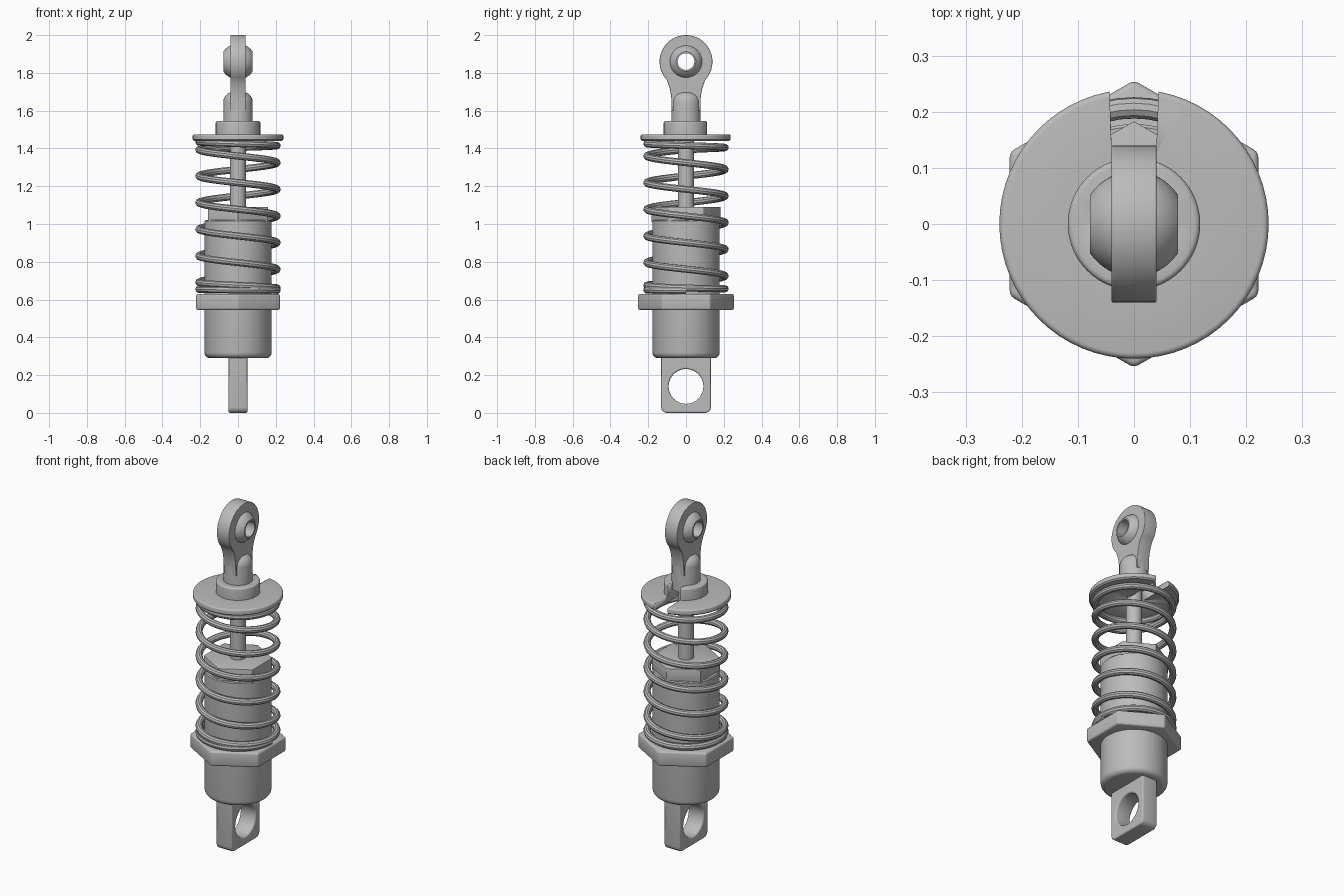
import bpy, bmesh, math
from mathutils import Matrix

if "Cube" in bpy.data.objects:
    bpy.data.objects.remove(bpy.data.objects["Cube"])

GREY = (0.5, 0.5, 0.5, 1)
metal = bpy.data.materials.new("grey metal")
metal.use_nodes = True
metal.diffuse_color = GREY
metal.node_tree.nodes["Principled BSDF"].inputs["Base Color"].default_value = GREY


def finish(name, data, convert=False):
    """Link an object, turn it into a mesh if needed and smooth it."""
    ob = bpy.data.objects.new(name, data)
    bpy.context.collection.objects.link(ob)
    data.materials.append(metal)
    bpy.ops.object.select_all(action='DESELECT')
    ob.select_set(True)
    bpy.context.view_layer.objects.active = ob
    if convert:
        bpy.ops.object.convert(target='MESH')
        ob = bpy.context.object
    bpy.ops.object.shade_smooth_by_angle(angle=math.radians(35))
    return ob


def mesh_from(bm, name):
    bmesh.ops.recalc_face_normals(bm, faces=bm.faces)
    me = bpy.data.meshes.new(name)
    bm.to_mesh(me)
    bm.free()
    return finish(name, me)


def rounded(corner, radius, start, steps=4):
    """Quarter-circle fillet points about a centre, anticlockwise."""
    return [(corner[0] + radius * math.cos(start + i * math.pi / 2 / steps),
             corner[1] + radius * math.sin(start + i * math.pi / 2 / steps))
            for i in range(steps + 1)]


def lathe(name, profile, steps=64, turn=None):
    """Revolve (radius, height) points around z."""
    bm = bmesh.new()
    vs = [bm.verts.new((r, 0, z)) for r, z in profile]
    es = [bm.edges.new(pair) for pair in zip(vs, vs[1:])]
    bmesh.ops.spin(bm, geom=vs + es, cent=(0, 0, 0), axis=(0, 0, 1),
                   angle=math.tau, steps=steps)
    bmesh.ops.remove_doubles(bm, verts=bm.verts, dist=1e-5)
    if turn:
        bm.transform(turn)
    return mesh_from(bm, name)


def hexagon(name, radius, z0, z1, bevel):
    """Six-sided prism with corners on the y axis."""
    bm = bmesh.new()
    bmesh.ops.create_cone(bm, cap_ends=True, segments=6, radius1=radius,
                          radius2=radius, depth=z1 - z0)
    corner = max(bm.verts, key=lambda v: v.co.y).co
    spin = Matrix.Rotation(math.pi / 2 - math.atan2(corner.y, corner.x), 4, 'Z')
    bm.transform(Matrix.Translation((0, 0, (z0 + z1) / 2)) @ spin)
    bmesh.ops.bevel(bm, geom=bm.edges[:], offset=bevel, segments=3,
                    profile=0.5, affect='EDGES')
    return mesh_from(bm, name)


def circle(z, r, n=48):
    return [(r * math.cos(math.tau * i / n), z + r * math.sin(math.tau * i / n))
            for i in range(n)]


def plate(name, loops, half, bevel):
    """Flat plate from closed (y, z) loops, thick along x; inner loops are holes."""
    cu = bpy.data.curves.new(name, 'CURVE')
    cu.dimensions, cu.fill_mode = '2D', 'BOTH'
    cu.extrude, cu.bevel_depth, cu.offset = half - bevel, bevel, -bevel
    cu.bevel_resolution = 2
    for loop in loops:
        sp = cu.splines.new('POLY')
        sp.points.add(len(loop) - 1)
        for p, (y, z) in zip(sp.points, loop):
            p.co = (y, z, 0, 1)
        sp.use_cyclic_u = True
    ob = finish(name, cu, True)
    # curve plane (x, y) becomes the world (y, z) plane
    ob.data.transform(Matrix(((0, 0, 1, 0), (1, 0, 0, 0), (0, 1, 0, 0), (0, 0, 0, 1))))
    return ob


# Lower mounting tab with a bore
tab = [(0.132, 0.32), (-0.132, 0.32)]
tab += rounded((-0.102, 0.03), 0.03, math.pi) + rounded((0.102, 0.03), 0.03, 1.5 * math.pi)
plate("lower_mount", [tab, circle(0.14, 0.092)], 0.05, 0.008)

# Damper body, cap and adjusting nut
foot = rounded((0.148, 0.32), 0.03, -math.pi / 2)
lathe("damper_body", [(0, 0.29)] + foot + [(0.178, 1.015), (0.173, 1.02), (0, 1.02)])
hexagon("body_cap", 0.183, 1.01, 1.09, 0.002)
hexagon("adjusting_nut", 0.256, 0.545, 0.63, 0.01)

# Piston rod
lathe("piston_rod", [(0, 1.05), (0.043, 1.05), (0.043, 1.6), (0, 1.6)], 32)

# Coil spring with closed end turns
path = [(0, 1.435), (1, 1.395), (6, 0.69), (6.5, 0.66), (7.5, 0.648)]


def spring_height(t):
    for (t0, z0), (t1, z1) in zip(path, path[1:]):
        if t <= t1:
            return z0 + (z1 - z0) * (t - t0) / (t1 - t0)
    return path[-1][1]


cu = bpy.data.curves.new("coil_spring", 'CURVE')
cu.dimensions, cu.bevel_depth, cu.bevel_resolution = '3D', 0.019, 3
cu.use_fill_caps = True
coil = cu.splines.new('POLY')
per_turn = 48
count = int(path[-1][0] * per_turn) + 1
coil.points.add(count - 1)
for i, p in enumerate(coil.points):
    a = math.pi + math.tau * i / per_turn
    z = sum(spring_height(max(0, (i + k) / per_turn)) for k in range(-4, 5)) / 9
    p.co = (0.207 * math.cos(a), 0.207 * math.sin(a), z, 1)
finish("coil_spring", cu, True)

# Upper spring seat with a slot open to the back
seat = lathe("spring_seat", [(0, 1.44), (0.232, 1.44), (0.24, 1.447)]
             + rounded((0.23, 1.465), 0.01, 0) + [(0.118, 1.475)]
             + rounded((0.108, 1.535), 0.01, 0) + [(0, 1.545)])
bm = bmesh.new()
bottom = [bm.verts.new((x, y, 1.35)) for x, y in
          ((-0.04, 0), (0.04, 0), (0.04, 0.14), (0.046, 0.3), (-0.046, 0.3), (-0.04, 0.14))]
face = bm.faces.new(bottom)
top = bmesh.ops.extrude_face_region(bm, geom=[face])["geom"]
bmesh.ops.translate(bm, vec=(0, 0, 0.3),
                    verts=[v for v in top if isinstance(v, bmesh.types.BMVert)])
cutter = mesh_from(bm, "slot_cutter")
cut = seat.modifiers.new("slot", 'BOOLEAN')
cut.operation, cut.object, cut.solver = 'DIFFERENCE', cutter, 'EXACT'
cutter.hide_render = True
bpy.ops.object.select_all(action='DESELECT')
bpy.context.view_layer.objects.active = seat
seat.select_set(True)
bpy.ops.object.modifier_apply(modifier="slot")
bpy.data.objects.remove(cutter)

# Rod end: socket, eye plate and pierced ball
lathe("rod_end_socket", [(0, 1.5), (0.078, 1.5)]
      + rounded((0.023, 1.645), 0.055, 0, 6) + [(0, 1.7)], 48)
EYE = 1.86
arc = [math.radians(-42 + 264 * i / 48) for i in range(49)]
right = [(0.076, 1.6), (0.078, 1.67), (0.085, 1.715), (0.095, 1.745)]
eye = right + [(0.14 * math.cos(a), EYE + 0.14 * math.sin(a)) for a in arc]
eye += [(-y, z) for y, z in reversed(right)]
plate("rod_end_eye", [eye, circle(EYE, 0.08)], 0.04, 0.003)
limit = math.asin(0.078 / 0.094)
bore = 0.044
ball = [(0.094 * math.cos(limit * k / 8), 0.094 * math.sin(limit * k / 8))
        for k in range(-8, 9)]
ball = [(bore, -0.078)] + ball + [(bore, 0.078), (bore, -0.078)]
lathe("pivot_ball", ball, 48,
      Matrix.Translation((0, 0, EYE)) @ Matrix.Rotation(math.pi / 2, 4, 'Y'))
